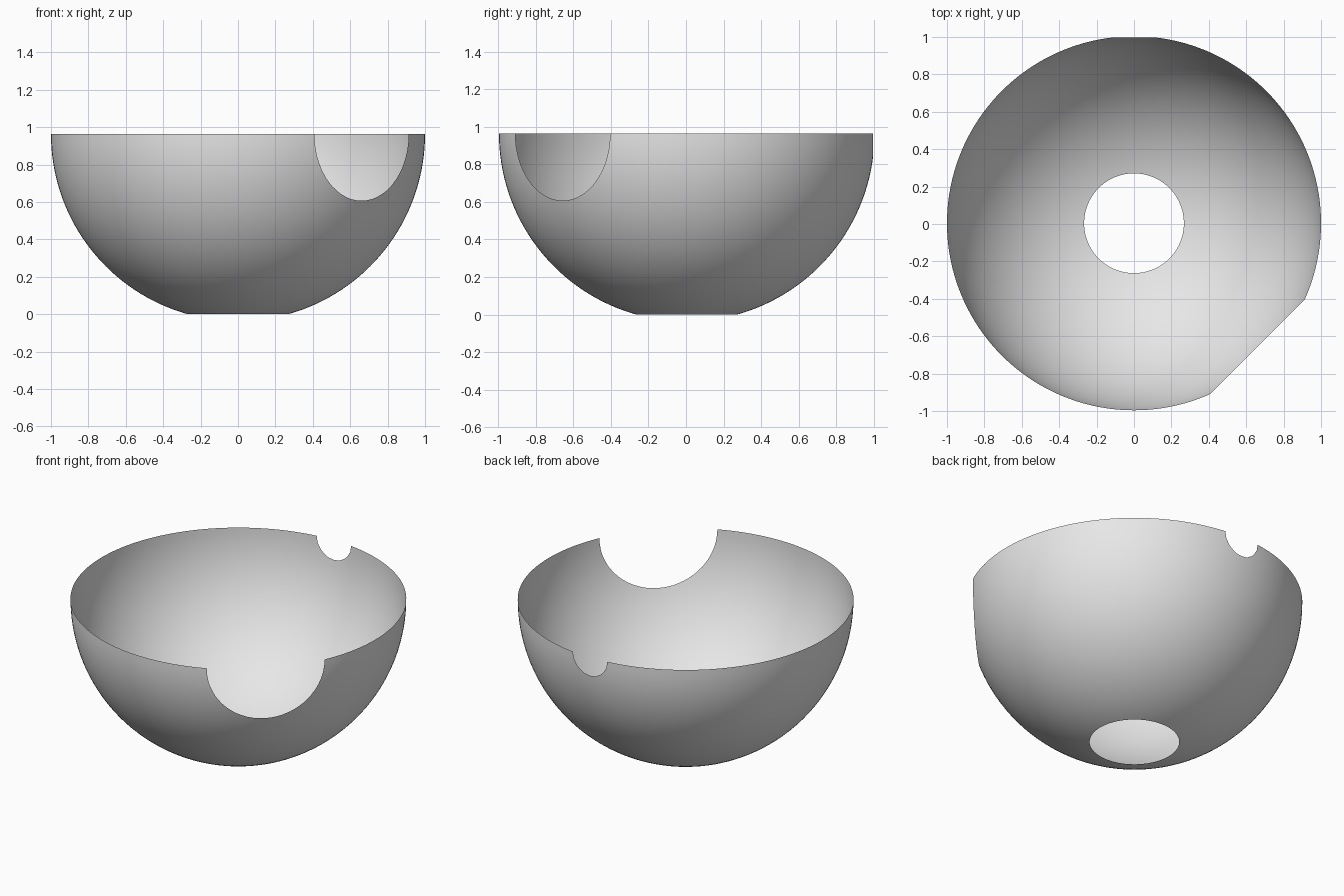
import bpy, bmesh, math
from mathutils import Vector

cube = bpy.data.objects.get("Cube")
if cube:
    bpy.data.objects.remove(cube, do_unlink=True)

RADIUS = 1.0
BASE_HOLE = 0.267     # round opening in the base
LARGE_NOTCH = 0.357   # rim notch at the front left
SMALL_NOTCH = 0.126   # rim notch at the back


def cap_distance(hole_radius):
    """Distance from the centre at which a flat cut leaves a hole of this radius."""
    return math.sqrt(RADIUS ** 2 - hole_radius ** 2)


def slice_off(bm, direction, distance):
    """Remove everything beyond a plane facing the given direction."""
    normal = Vector(direction).normalized()
    bmesh.ops.bisect_plane(
        bm, geom=bm.verts[:] + bm.edges[:] + bm.faces[:], dist=1e-5,
        plane_co=normal * distance, plane_no=normal, clear_outer=True)


# Plain grey material
grey = bpy.data.materials.new("light grey")
grey.use_nodes = True
colour = (0.8, 0.8, 0.8, 1.0)
grey.diffuse_color = colour
grey.node_tree.nodes["Principled BSDF"].inputs["Base Color"].default_value = colour

# Thin bowl: a sphere shell cut at the rim, base and both notches
bm = bmesh.new()
bmesh.ops.create_uvsphere(bm, u_segments=160, v_segments=80, radius=RADIUS)
slice_off(bm, (0, 0, 1), 0)
slice_off(bm, (0, 0, -1), cap_distance(BASE_HOLE))
slice_off(bm, (1, -1, 0), cap_distance(LARGE_NOTCH))
slice_off(bm, (0, 1, 0), cap_distance(SMALL_NOTCH))

# Stand it on the ground, centred front to back
y_shift = (RADIUS - cap_distance(SMALL_NOTCH)) / 2
bmesh.ops.translate(bm, verts=bm.verts[:], vec=(0, y_shift, cap_distance(BASE_HOLE)))
for face in bm.faces:
    face.smooth = True

mesh = bpy.data.meshes.new("bowl_shell")
bm.to_mesh(mesh)
bm.free()
mesh.materials.append(grey)
bowl = bpy.data.objects.new("bowl_shell", mesh)
bpy.context.collection.objects.link(bowl)
